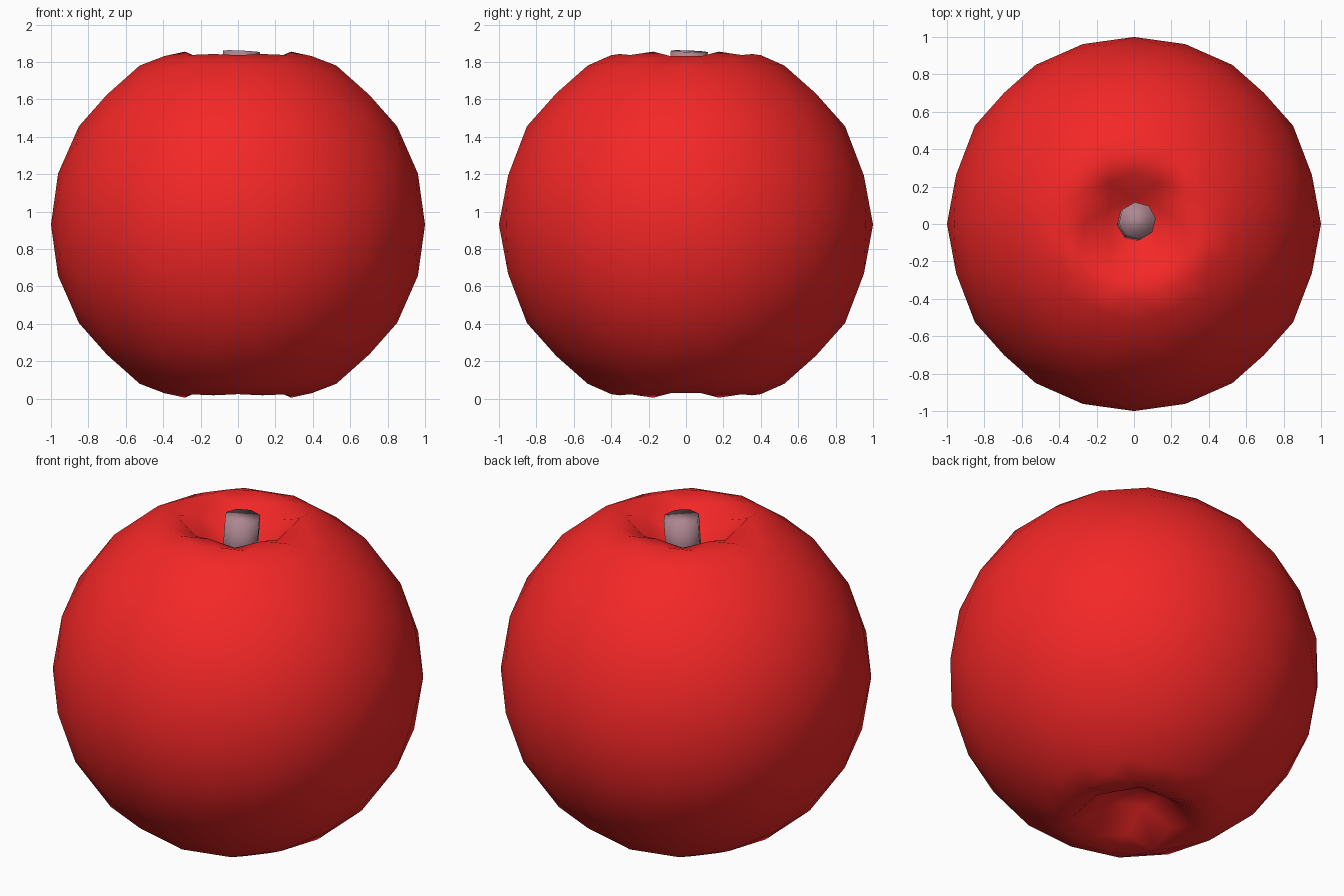
import bpy, bmesh, math
from mathutils import Vector

if "Cube" in bpy.data.objects:
    bpy.data.objects.remove(bpy.data.objects["Cube"])


def colour(obj, name, rgb):
    m = bpy.data.materials.new(name)
    m.diffuse_color = (*rgb, 1)
    m.use_nodes = True
    m.node_tree.nodes["Principled BSDF"].inputs["Base Color"].default_value = m.diffuse_color
    obj.data.materials.append(m)


def finish(bm, name):
    for f in bm.faces:
        f.smooth = True
    me = bpy.data.meshes.new(name)
    bm.to_mesh(me)
    bm.free()
    obj = bpy.data.objects.new(name, me)
    bpy.context.collection.objects.link(obj)
    return obj


def radius(v):
    return math.hypot(v.co.x, v.co.y)


# Fruit: icosahedron with an edge across each pole, split twice onto a sphere
bm = bmesh.new()
a, b = 0.5257, 0.8507
for s in (-a, a):
    for t in (-b, b):
        for co in ((0, s, t), (s, t, 0), (t, 0, s)):
            bm.verts.new(co)
bmesh.ops.convex_hull(bm, input=bm.verts[:])
for _ in range(2):
    bmesh.ops.subdivide_edges(bm, edges=bm.edges[:], cuts=1, use_grid_fill=True)
    for v in bm.verts:
        v.co.normalize()

# Finer faces round both poles, then push in the hollows
cap = {e for v in bm.verts if radius(v) < 0.33 for f in v.link_faces for e in f.edges}
bmesh.ops.subdivide_edges(bm, edges=list(cap), cuts=1, use_grid_fill=True)
bmesh.ops.triangulate(bm, faces=bm.faces[:])
for v in bm.verts:
    r = radius(v)
    if abs(v.co.z) < 0.5:
        continue
    side = math.copysign(1, v.co.z)
    if r < 0.05:
        z = 0.70
    elif r < 0.2:
        z = 0.75
    elif r < 0.265:
        z = 0.86
    elif r < 0.29:
        z = 0.90
    elif r < 0.33:
        z = 0.925
        v.co.x *= 1.08
        v.co.y *= 1.08
    else:
        continue
    v.co.z = side * z
bmesh.ops.translate(bm, verts=bm.verts[:], vec=Vector((0, 0, 0.93)))
bmesh.ops.recalc_face_normals(bm, faces=bm.faces[:])
fruit = finish(bm, "apple_body")
colour(fruit, "red_skin", (0.9, 0.02, 0.02))

# Stem: short eight-sided peg, slightly tilted
bm = bmesh.new()
bmesh.ops.create_cone(bm, cap_ends=True, segments=8, radius1=0.1, radius2=0.1, depth=0.27)
stem = finish(bm, "stem")
stem.location = (0.012, 0.012, 1.722)
stem.rotation_euler = (math.radians(-2), math.radians(3), math.radians(8))
colour(stem, "brown_stem", (0.42, 0.24, 0.28))
